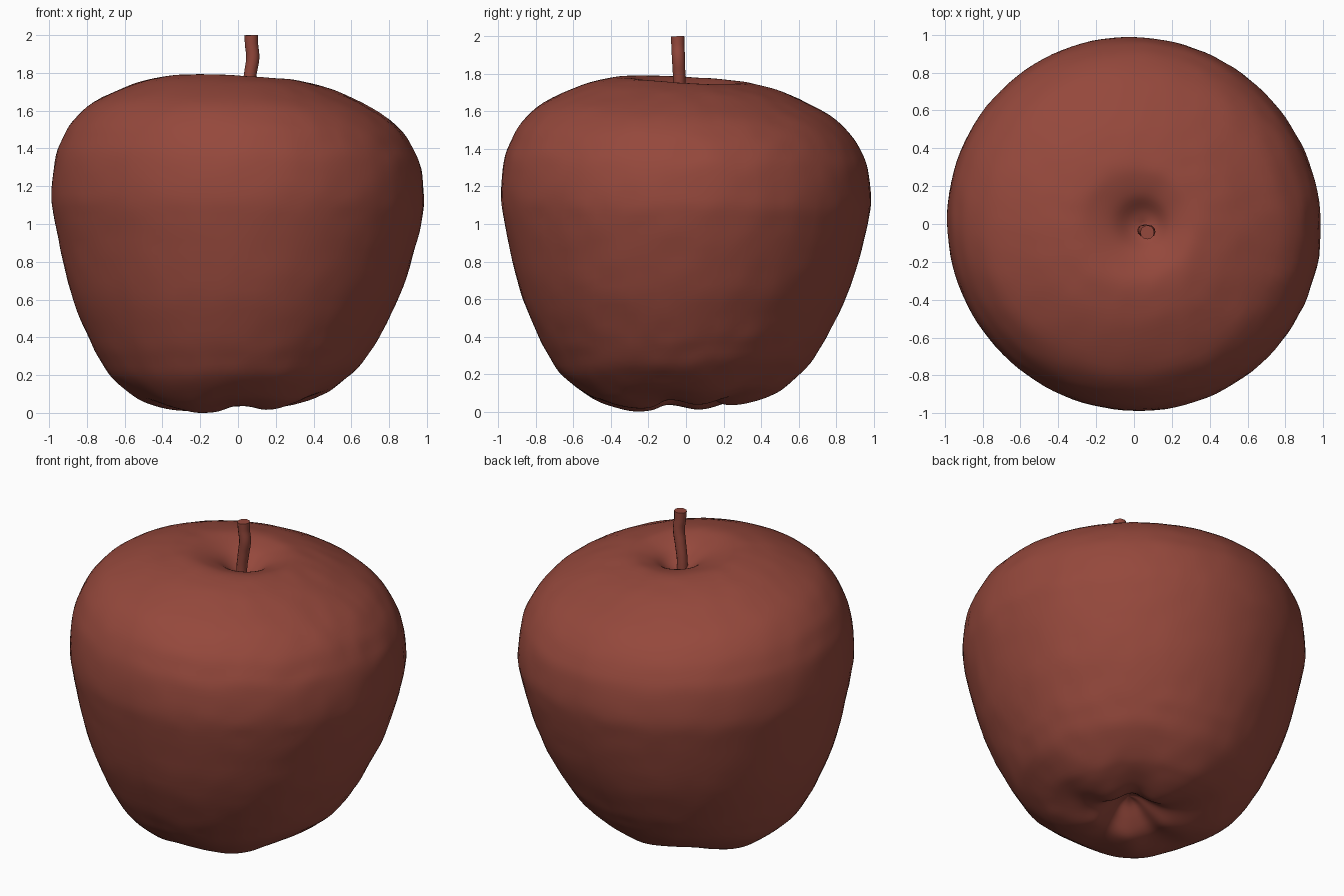
import bpy, bmesh, math
from mathutils import Vector, noise

cube = bpy.data.objects.get("Cube")
if cube:
    bpy.data.objects.remove(cube)


def make_material(name, colour):
    mat = bpy.data.materials.new(name)
    mat.use_nodes = True
    mat.diffuse_color = colour
    mat.node_tree.nodes["Principled BSDF"].inputs["Base Color"].default_value = colour
    return mat


def smooth_path(points, steps):
    """Catmull-Rom curve through the profile points."""
    pts = [Vector(p) for p in points]
    pts = [pts[0]] + pts + [pts[-1]]
    path = []
    for a, b, c, d in zip(pts, pts[1:], pts[2:], pts[3:]):
        for i in range(steps):
            t = i / steps
            path.append(0.5 * (2 * b + (c - a) * t + (2 * a - 5 * b + 4 * c - d) * t ** 2
                               + (3 * b - a - 3 * c + d) * t ** 3))
    return path + [pts[-1]]


def shape(radius, angle, z):
    """Turn a profile point into a slightly lopsided, lobed surface point."""
    low = max(0, 1 - z / 0.9)
    oval = 1 + 0.01 * math.cos(2 * (angle - math.radians(135)))
    x = radius * oval * math.cos(angle)
    y = radius * oval * math.sin(angle)
    # wedge-like tilt of the crown and base
    height = z + 0.055 * (x + y) * (0.9 - z) / 0.9
    # five lobes under the base
    ring = min(1, radius / 0.2) * math.exp(-(z / 0.2) ** 2)
    height -= 0.016 * ring * math.cos(5 * (angle - math.radians(234)))
    # the hollows sit a little off centre
    hollow = math.exp(-(radius / 0.3) ** 2)
    p = Vector((x - 0.02 * low + 0.05 * hollow, y - 0.01 * low, height))
    # faint skin bumps, stronger on the left flank
    bump = noise.noise(p * 9) * (0.003 + 0.003 * max(0, x)) * min(1, radius * 3)
    return p + bump * Vector((x, y, z - 0.9)).normalized()


skin = make_material("apple red", (0.30, 0.065, 0.045, 1))

# fruit body: radius and height from the base hollow to the stem hollow
profile = [(0, .15), (.06, .135), (.13, .08), (.2, .035), (.27, .025), (.36, .035),
           (.45, .06), (.53, .10), (.65, .2), (.72, .3), (.775, .4), (.865, .6),
           (.925, .8), (.97, 1), (.987, 1.13), (.97, 1.3), (.935, 1.4), (.875, 1.5),
           (.765, 1.6), (.56, 1.7), (.42, 1.742), (.32, 1.757), (.24, 1.745),
           (.15, 1.71), (.07, 1.65), (0, 1.62)]
path = smooth_path(profile, 4)
segments = 112
bm = bmesh.new()
rings = [[bm.verts.new(shape(r, math.tau * i / segments, z)) for i in range(segments)]
         for r, z in path[1:-1]]
for lower, upper in zip(rings, rings[1:]):
    for i in range(segments):
        j = (i + 1) % segments
        bm.faces.new((lower[i], lower[j], upper[j], upper[i]))
for ring, end in ((rings[0], path[0]), (rings[-1], path[-1])):
    pole = bm.verts.new(shape(0, 0, end.y))
    for i in range(segments):
        bm.faces.new((ring[i], ring[(i + 1) % segments], pole))
bmesh.ops.recalc_face_normals(bm, faces=bm.faces)
# rest the fruit on the ground
lowest = min(v.co.z for v in bm.verts)
bmesh.ops.translate(bm, verts=bm.verts, vec=(0, 0, -lowest))
mesh = bpy.data.meshes.new("fruit_body")
bm.to_mesh(mesh)
bm.free()
mesh.materials.append(skin)
mesh.shade_smooth()
body = bpy.data.objects.new("fruit_body", mesh)
bpy.context.collection.objects.link(body)

# stem: a bent tube, slightly thicker at the tip
bends = [(.05, -.035, 1.58, .9), (.052, -.035, 1.7, .9), (.066, -.037, 1.8, .95),
         (.078, -.04, 1.88, 1), (.072, -.043, 1.95, 1), (.07, -.044, 2, 1.06)]
curve = bpy.data.curves.new("stem", "CURVE")
curve.dimensions = "3D"
curve.bevel_depth = 0.035
curve.bevel_resolution = 4
curve.use_fill_caps = True
spline = curve.splines.new("BEZIER")
spline.bezier_points.add(len(bends) - 1)
for point, (x, y, z, width) in zip(spline.bezier_points, bends):
    point.co = (x, y, z)
    point.radius = width
    point.handle_left_type = point.handle_right_type = "AUTO"
curve.materials.append(skin)
stem = bpy.data.objects.new("stem", curve)
bpy.context.collection.objects.link(stem)

# turn the stem into a mesh with a crisp cut tip
bpy.ops.object.select_all(action="DESELECT")
stem.select_set(True)
bpy.context.view_layer.objects.active = stem
bpy.ops.object.convert(target="MESH")
bpy.ops.object.shade_smooth_by_angle(angle=math.radians(40))
